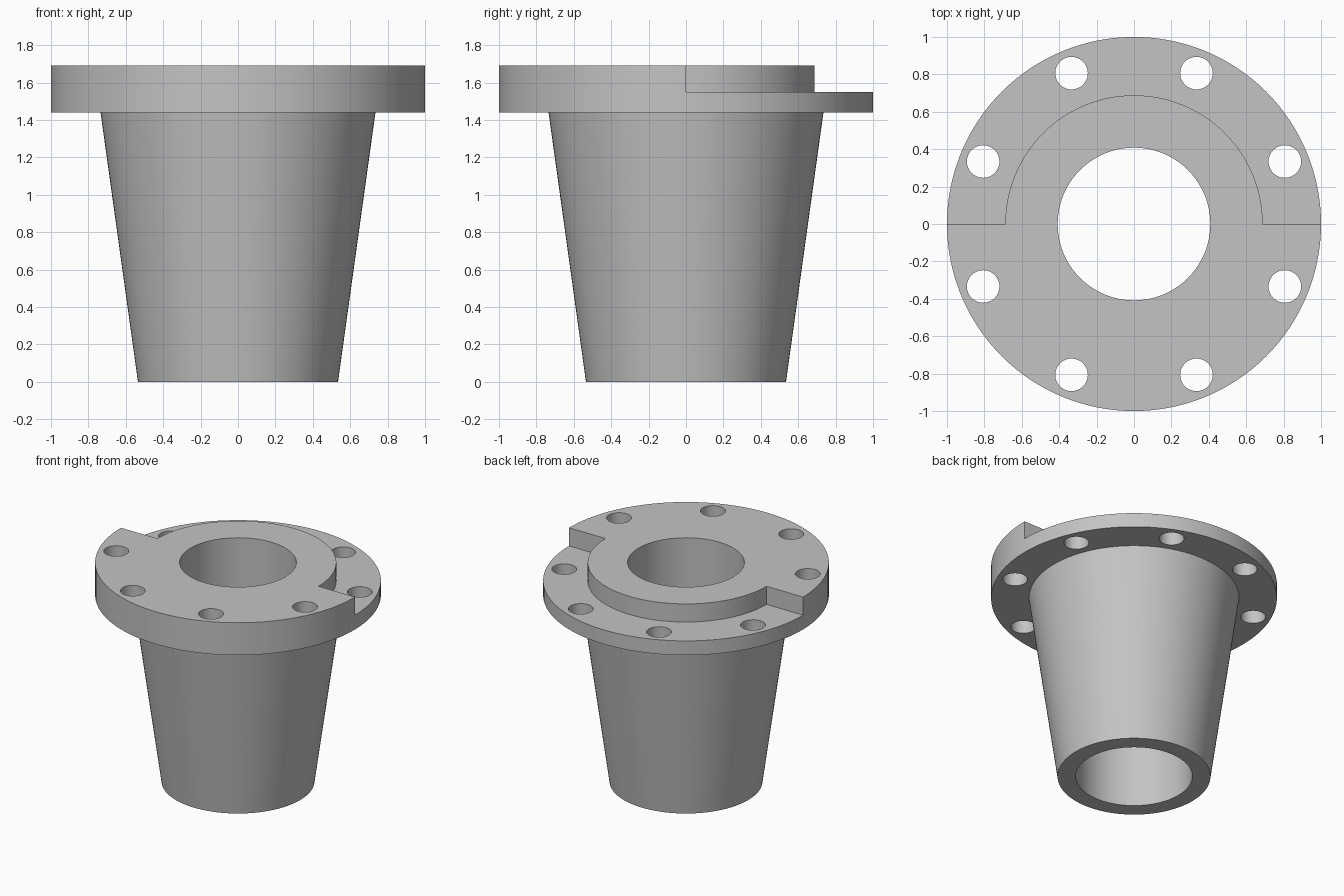
import bpy, bmesh, math

if "Cube" in bpy.data.objects:
    bpy.data.objects.remove(bpy.data.objects["Cube"])

SEG = 128
grey = bpy.data.materials.new("light_grey")
grey.diffuse_color = (0.55, 0.55, 0.55, 1)
grey.use_nodes = True
grey.node_tree.nodes["Principled BSDF"].inputs["Base Color"].default_value = grey.diffuse_color


def sweep(name, profile, arc=2 * math.pi, steps=SEG):
    """Turn a closed (radius, z) profile about the z axis."""
    bm = bmesh.new()
    full = arc > 6.28
    rings = []
    for i in range(steps if full else steps + 1):
        a = arc * i / steps
        rings.append([bm.verts.new((r * math.cos(a), r * math.sin(a), z)) for r, z in profile])
    n = len(profile)
    for i in range(steps):
        p, q = rings[i], rings[(i + 1) % len(rings)]
        for k in range(n):
            j = (k + 1) % n
            bm.faces.new((p[k], q[k], q[j], p[j]))
    if not full:
        bm.faces.new(rings[0])
        bm.faces.new(rings[-1])
    bmesh.ops.recalc_face_normals(bm, faces=bm.faces)
    me = bpy.data.meshes.new(name)
    bm.to_mesh(me)
    bm.free()
    me.materials.append(grey)
    ob = bpy.data.objects.new(name, me)
    bpy.context.collection.objects.link(ob)
    return ob


def select(ob):
    bpy.ops.object.select_all(action='DESELECT')
    ob.select_set(True)
    bpy.context.view_layer.objects.active = ob


def cut(ob, cutter):
    cutter.hide_render = True
    select(ob)
    mod = ob.modifiers.new("cut", 'BOOLEAN')
    mod.operation, mod.solver, mod.object = 'DIFFERENCE', 'EXACT', cutter
    bpy.ops.object.modifier_apply(modifier=mod.name)
    bpy.data.objects.remove(cutter)


# Tapered sleeve with flange and straight bore
sleeve = sweep("flanged_sleeve", [(0.408, 0), (0.535, 0), (0.735, 1.44),
                                  (1, 1.44), (1, 1.69), (0.408, 1.69)])

# Half-ring step in the rear of the flange
cut(sleeve, sweep("step_cutter", [(0.688, 1.55), (1.1, 1.55), (1.1, 1.8), (0.688, 1.8)],
                  math.pi, SEG // 2))

# Eight bolt holes
for i in range(8):
    a = math.radians(22.5 + 45 * i)
    bpy.ops.mesh.primitive_cylinder_add(vertices=48, radius=0.087, depth=0.8,
                                        location=(0.873 * math.cos(a), 0.873 * math.sin(a), 1.56))
    hole = bpy.context.object
    hole.name = "bolt_hole_cutter"
    hole.data.materials.append(grey)
    cut(sleeve, hole)

select(sleeve)
bpy.ops.object.shade_smooth_by_angle(angle=math.radians(30))
